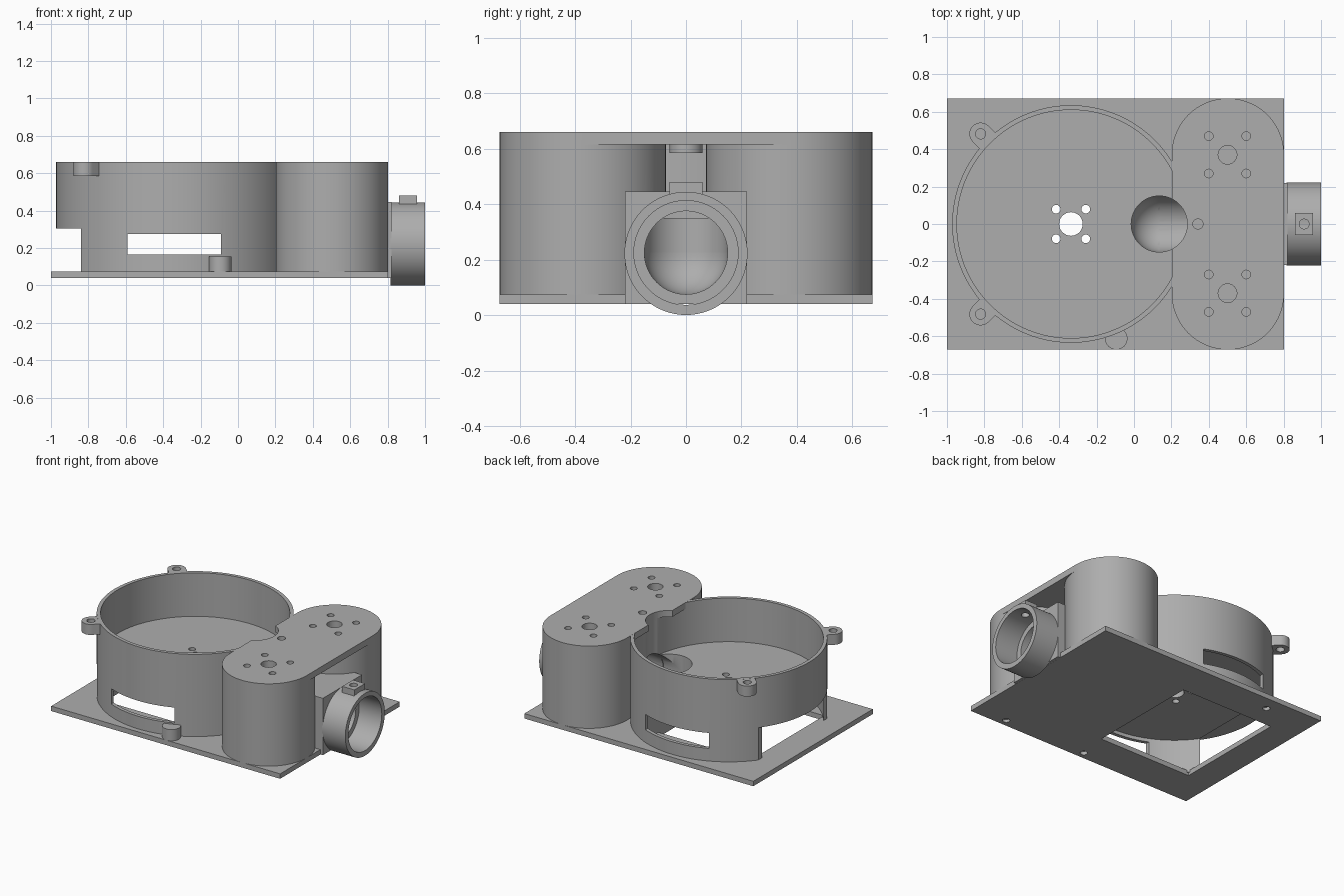
import bpy, bmesh, math
from mathutils import Matrix, Vector

if "Cube" in bpy.data.objects:
    bpy.data.objects.remove(bpy.data.objects["Cube"])

grey = bpy.data.materials.new("plain_grey")
grey.diffuse_color = (0.42, 0.42, 0.42, 1)
grey.use_nodes = True
grey.node_tree.nodes["Principled BSDF"].inputs["Base Color"].default_value = grey.diffuse_color


def new_object(name, bm):
    bmesh.ops.recalc_face_normals(bm, faces=bm.faces)
    mesh = bpy.data.meshes.new(name)
    bm.to_mesh(mesh)
    bm.free()
    ob = bpy.data.objects.new(name, mesh)
    bpy.context.collection.objects.link(ob)
    mesh.materials.append(grey)
    return ob


def prism(name, points, z0, z1):
    """Extrude a flat outline from z0 to z1."""
    bm = bmesh.new()
    face = bm.faces.new([bm.verts.new((x, y, z0)) for x, y in points])
    ext = bmesh.ops.extrude_face_region(bm, geom=[face])
    verts = [v for v in ext["geom"] if isinstance(v, bmesh.types.BMVert)]
    bmesh.ops.translate(bm, verts=verts, vec=(0, 0, z1 - z0))
    return new_object(name, bm)


def box(name, x0, x1, y0, y1, z0, z1):
    return prism(name, [(x0, y0), (x1, y0), (x1, y1), (x0, y1)], z0, z1)


def arc(cx, cy, r, a0=0, a1=360, n=96):
    count = n if a1 - a0 == 360 else n + 1
    angles = [math.radians(a0 + (a1 - a0) * i / n) for i in range(count)]
    return [(cx + r * math.cos(a), cy + r * math.sin(a)) for a in angles]


def disc(name, cx, cy, r, z0, z1, n=32):
    return prism(name, arc(cx, cy, r, n=n), z0, z1)


def tube_x(name, r, x0, x1, z, n=64):
    """Solid cylinder lying along x."""
    ob = disc(name, 0, 0, r, x0, x1, n)
    ob.data.transform(Matrix(((0, 0, 1, 0), (0, 1, 0, 0), (-1, 0, 0, z), (0, 0, 0, 1))))
    return ob


def boolean(ob, others, op="DIFFERENCE"):
    bpy.context.view_layer.objects.active = ob
    for other in others:
        mod = ob.modifiers.new("bool", "BOOLEAN")
        mod.operation, mod.solver, mod.object = op, "EXACT", other
        bpy.ops.object.modifier_apply(modifier=mod.name)
        bpy.data.objects.remove(other)


PZ, TOP = 0.075, 0.66          # plate top and overall top
DX, RO, RI = -0.337, 0.635, 0.61   # drum centre and radii
FLOOR = 0.35
PORT_Z, BORE = 0.225, 0.15


def elbow():
    """Cutters for the bent channel: horizontal bore, ball corner, upright bore."""
    bm = bmesh.new()
    bmesh.ops.create_uvsphere(bm, u_segments=64, v_segments=32, radius=BORE,
                              matrix=Matrix.Translation((0.135, 0, PORT_Z)))
    return [new_object("cut", bm),
            tube_x("cut", BORE, 0.135, 1.1, PORT_Z),
            disc("cut", 0.135, 0, BORE, PORT_Z, 1, 64)]


# Base plate with rectangular opening and underside screw holes
plate = box("base_plate", -1, 0.802, -0.672, 0.672, 0.04, PZ)
boolean(plate, [box("cut", -0.8, -0.07, -0.41, 0.41, 0, 0.2)]
        + [disc("cut", x, y, 0.024, 0, 0.065)
           for x, y in ((0.55, -0.62), (-0.1, -0.62), (-0.63, 0.57))])

# Drum with raised floor, hollow underneath on the left half
drum = disc("drum", DX, 0, RO, 0.06, TOP, 128)
hollow = [p for p in arc(DX, 0, RI, n=128) if p[0] < -0.07]
edge_y = math.sqrt(RI ** 2 - (-0.07 - DX) ** 2)
hollow = sorted(hollow, key=lambda p: math.atan2(p[1], p[0] - DX) % math.tau)
hollow = [(-0.07, edge_y)] + hollow + [(-0.07, -edge_y)]
boolean(drum, [disc("cut", DX, 0, RI, FLOOR, 1, 128),
               prism("cut", hollow, 0, 0.30),
               box("cut", -1.2, -0.84, -1, 1, 0, 0.305),
               box("cut", -0.59, -0.09, -1, 1, 0.165, 0.275),
               disc("cut", DX, 0, 0.063, 0.2, 0.5)]
        + [disc("cut", DX + sx * 0.079, sy * 0.079, 0.023, 0.2, 0.5)
           for sx in (-1, 1) for sy in (-1, 1)]
        + elbow())

# Screw ears on the drum rim
for side, label in ((-1, "front"), (1, "back")):
    cx, cy = -0.82, 0.482 * side
    out = Vector((cx - DX, cy)).normalized()
    perp = Vector((-out.y, out.x)) * 0.06
    a0 = math.degrees(math.atan2(perp.y, perp.x)) - 180
    root = Vector((DX, 0)) + out * 0.622
    outline = arc(cx, cy, 0.06, a0, a0 + 180, 24) + [tuple(root + perp), tuple(root - perp)]
    ear = prism(label + "_ear", outline, 0.585, TOP - 0.0005)
    boolean(ear, [disc("cut", cx, cy, 0.027, 0.5, 0.8)])

# Small foot boss beside the drum
disc("foot_boss", -0.095, -0.612, 0.06, 0.07, 0.155)
boolean(bpy.data.objects["foot_boss"], [disc("cut", DX, 0, 0.62, 0, 1, 96)])

# Two round pillars and the bridging cap with shaft and screw holes
def shaft_holes(y):
    return [disc("cut", 0.5, y, 0.05, 0.55, 0.8)] + [
        disc("cut", 0.5 + sx * 0.1, y + sy * 0.1, 0.023, 0.55, 0.8)
        for sx in (-1, 1) for sy in (-1, 1)]


for side, label in ((-1, "front"), (1, "back")):
    pillar = disc(label + "_pillar", 0.502, side * 0.372, 0.3, 0.06, 0.63, 96)
    boolean(pillar, shaft_holes(side * 0.37) + elbow())

cap = prism("bridge_cap", arc(0.502, 0.372, 0.3, 0, 180, 48) + arc(0.502, -0.372, 0.3, 180, 360, 48),
            0.615, TOP + 0.0005)
boolean(cap, [disc("cap_boss", 0.342, 0, 0.06, 0.585, 0.63)], "UNION")
boolean(cap, shaft_holes(0.37) + shaft_holes(-0.37)
        + [disc("cut", 0.342, 0, 0.027, 0.5, 0.8), elbow()[2]])
for ob in [o for o in bpy.data.objects if o.name.startswith("cut")]:
    bpy.data.objects.remove(ob)

# Port block between the pillars
block = box("port_block", 0.285, 0.822, -0.22, 0.22, 0.0405, 0.445)
boolean(block, [tube_x("cut", BORE, 0.135, 1.1, PORT_Z)])

# Round port collar with clamp tab
collar = tube_x("port_collar", 0.222, 0.815, 1.0, 0.2225, 96)
boolean(collar, [box("tab", 0.862, 0.958, -0.06, 0.06, 0.4, 0.48)], "UNION")
boolean(collar, [tube_x("cut", 0.188, 0.8, 1.1, PORT_Z, 96),
                 disc("cut", 0.91, 0, 0.026, 0.3, 0.6)])

# Smooth the round walls, keep the edges crisp
for ob in bpy.data.objects:
    bpy.ops.object.select_all(action="DESELECT")
    ob.select_set(True)
    bpy.context.view_layer.objects.active = ob
    bpy.ops.object.shade_smooth_by_angle(angle=math.radians(30))
